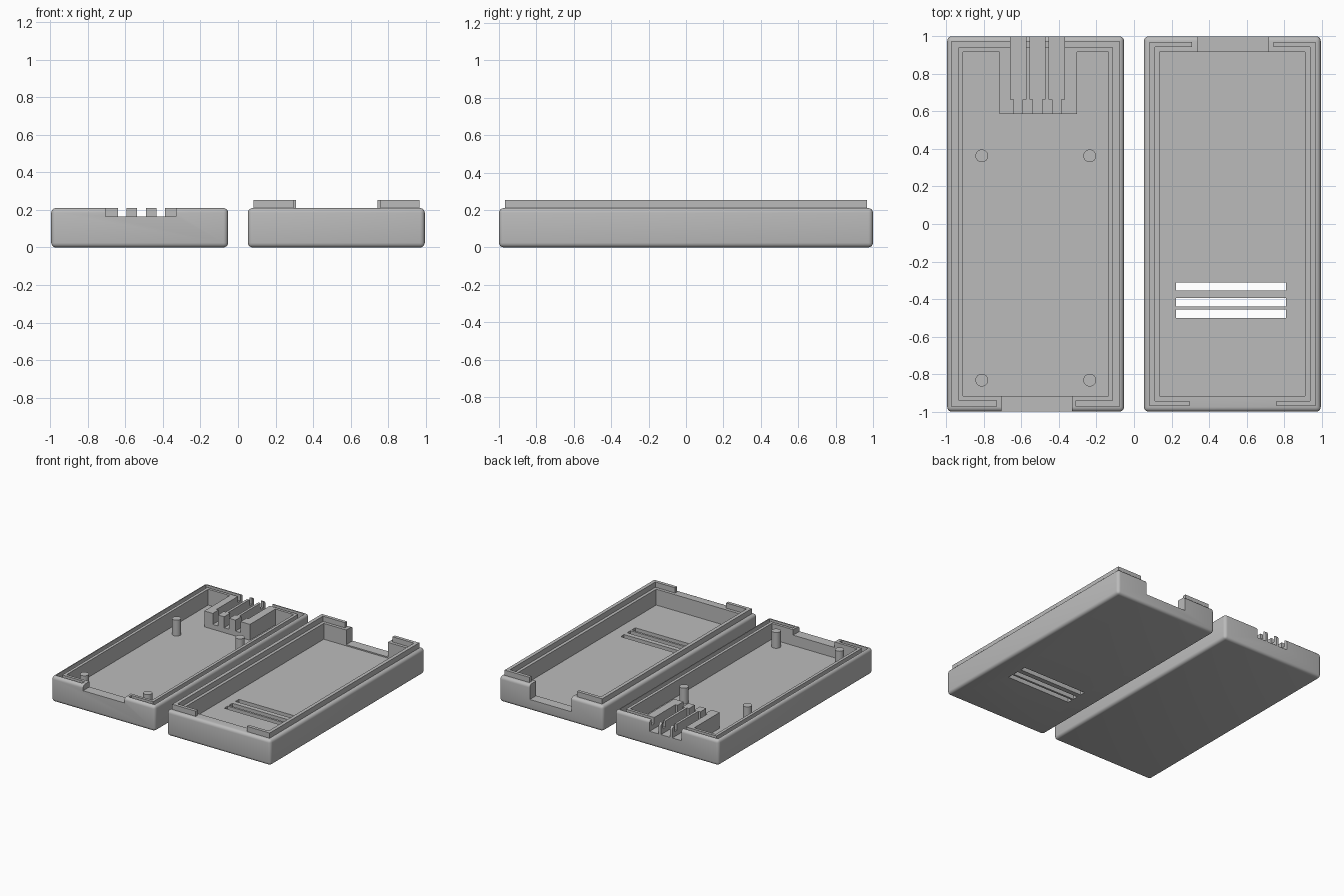
import bpy
import bmesh

cube = bpy.data.objects.get("Cube")
if cube:
    bpy.data.objects.remove(cube, do_unlink=True)

grey = bpy.data.materials.new("light grey plastic")
grey.use_nodes = True
grey.diffuse_color = (0.5, 0.5, 0.5, 1)
grey.node_tree.nodes["Principled BSDF"].inputs["Base Color"].default_value = (0.5, 0.5, 0.5, 1)

RIM, FLOOR, ABOVE = 0.21, 0.08, 0.4
CENTRE, HALF_W = 0.524, 0.471
INNER_Y, INNER_W = 0.917, 0.388


def to_object(name, bm):
    bmesh.ops.recalc_face_normals(bm, faces=bm.faces)
    mesh = bpy.data.meshes.new(name)
    bm.to_mesh(mesh)
    bm.free()
    obj = bpy.data.objects.new(name, mesh)
    bpy.context.collection.objects.link(obj)
    mesh.materials.append(grey)
    return obj


def prism(name, outline, z0, z1, round_edges=0):
    """Extrude a flat outline, optionally rounding its sides and bottom."""
    bm = bmesh.new()
    base = bm.faces.new([bm.verts.new((x, y, z0)) for x, y in outline])
    grown = bmesh.ops.extrude_face_region(bm, geom=[base])["geom"]
    for v in grown:
        if isinstance(v, bmesh.types.BMVert):
            v.co.z = z1
    if round_edges:
        edges = [e for e in bm.edges if min(v.co.z for v in e.verts) < z1]
        bmesh.ops.bevel(bm, geom=edges, offset=round_edges, segments=5,
                        profile=0.5, affect='EDGES')
    return to_object(name, bm)


def box(name, x0, x1, y0, y1, z0, z1, round_edges=0):
    return prism(name, [(x0, y0), (x1, y0), (x1, y1), (x0, y1)], z0, z1, round_edges)


def bracket(name, outer_x, inner_x, back_end, front_end, outer_y, inner_y, z0, z1):
    """C-shaped strip following one long side and turning along both ends."""
    return prism(name, [(back_end, outer_y), (outer_x, outer_y), (outer_x, -outer_y),
                        (front_end, -outer_y), (front_end, -inner_y),
                        (inner_x, -inner_y), (inner_x, inner_y), (back_end, inner_y)], z0, z1)


def cut(target, cutter):
    mod = target.modifiers.new("cut", 'BOOLEAN')
    mod.operation = 'DIFFERENCE'
    mod.solver = 'EXACT'
    mod.object = cutter
    bpy.context.view_layer.objects.active = target
    bpy.ops.object.modifier_apply(modifier=mod.name)
    bpy.data.objects.remove(cutter, do_unlink=True)


def smooth(obj):
    bpy.ops.object.select_all(action='DESELECT')
    obj.select_set(True)
    bpy.context.view_layer.objects.active = obj
    bpy.ops.object.shade_smooth_by_angle(angle=0.6)


def shell(name, cx):
    return box(name, cx - HALF_W, cx + HALF_W, -1, 1, 0, RIM, 0.025)


# Base tray: the cavity leaves a solid cable block at the back
tray = shell("base_tray", -CENTRE)
left, right = -CENTRE - INNER_W, -CENTRE + INNER_W
block_l, block_r, block_y = -0.717, -0.303, 0.587
cut(tray, prism("cavity", [(left, -INNER_Y), (right, -INNER_Y), (right, INNER_Y),
                           (block_r, INNER_Y), (block_r, block_y), (block_l, block_y),
                           (block_l, INNER_Y), (left, INNER_Y)], FLOOR, ABOVE))

# Groove around the rim, open only at the front
for side, front_end in ((-1, -0.733), (1, -0.31)):
    cut(tray, bracket("groove", -CENTRE + side * 0.448, -CENTRE + side * 0.412,
                      -CENTRE - side * 0.01, front_end, 0.973, 0.94, 0.16, ABOVE))

# Shallow front opening
cut(tray, box("front_opening", -0.705, -0.33, -1.1, -0.9, 0.165, ABOVE))

# Cable channels: wide at the back wall, narrow through the block
for x in (-0.617, -0.514, -0.411):
    cut(tray, box("wide_channel", x - 0.041, x + 0.041, 0.663, 1.1, 0.12, ABOVE))
    cut(tray, box("narrow_channel", x - 0.023, x + 0.023, 0.5, 0.7, 0.12, ABOVE))
smooth(tray)

# Board support pegs
for i, (x, y) in enumerate((x, y) for x in (-0.811, -0.236) for y in (0.363, -0.832)):
    bm = bmesh.new()
    bmesh.ops.create_cone(bm, cap_ends=True, segments=32, radius1=0.034,
                          radius2=0.034, depth=RIM - FLOOR + 0.01)
    peg = to_object(f"support_peg_{i + 1}", bm)
    peg.location = (x, y, (RIM + FLOOR - 0.01) / 2)
    smooth(peg)

# Lid with a deep back opening and vent slots
lid = shell("lid", CENTRE)
cut(lid, box("cavity", CENTRE - INNER_W, CENTRE + INNER_W, -INNER_Y, INNER_Y, FLOOR, ABOVE))
cut(lid, box("back_opening", 0.34, 0.717, 0.9, 1.1, 0.09, ABOVE))
for y in (-0.333, -0.417, -0.478):
    cut(lid, box("vent", 0.225, 0.81, y - 0.022, y + 0.022, -0.1, 0.15))
smooth(lid)

# Raised locating lips on the lid rim
for name, side, back_end, front_end in (("right_lip", -1, 0.31, 0.295),
                                        ("left_lip", 1, 0.743, 0.758)):
    bracket(name, CENTRE + side * 0.442, CENTRE + side * 0.413,
            back_end, front_end, 0.969, 0.942, RIM - 0.01, 0.253)
